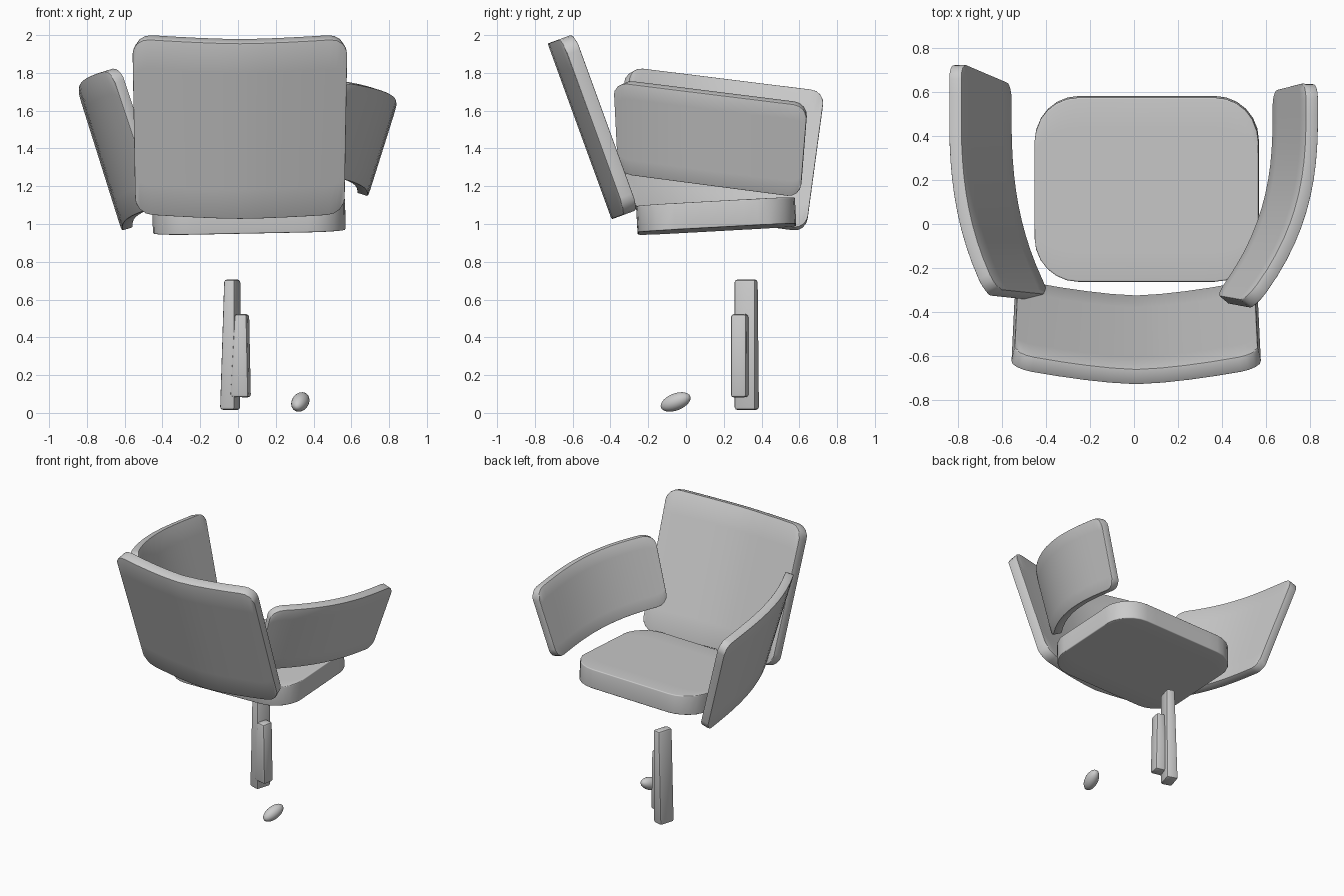
import bpy, bmesh, math
from mathutils import Vector, Matrix, Euler

if "Cube" in bpy.data.objects:
    bpy.data.objects.remove(bpy.data.objects["Cube"])


def finish(ob, mods):
    """Apply modifiers, then smooth shade with sharp edges kept."""
    bpy.ops.object.select_all(action='DESELECT')
    ob.select_set(True)
    bpy.context.view_layer.objects.active = ob
    for m in mods:
        bpy.ops.object.modifier_apply(modifier=m.name)
    bpy.ops.object.shade_smooth_by_angle(angle=math.radians(30))


def add_object(name, bm):
    bmesh.ops.recalc_face_normals(bm, faces=bm.faces)
    me = bpy.data.meshes.new(name)
    bm.to_mesh(me)
    bm.free()
    ob = bpy.data.objects.new(name, me)
    bpy.context.collection.objects.link(ob)
    return ob


def add_bevel(ob, width, segments):
    b = ob.modifiers.new("bevel", 'BEVEL')
    b.width, b.segments = width, segments
    b.limit_method = 'ANGLE'
    b.angle_limit = math.radians(40)
    return b


def panel(name, w, h, r, thick, place, bevel, segs=2, arc=4, cols=8, rows=6):
    """Rounded rectangle sheet mapped to space by place(u, v), then thickened."""
    profile = []
    for i in range(arc + 1):
        a = math.pi / 2 * i / arc
        profile.append((-w / 2 + r * (1 - math.cos(a)), h / 2 - r + r * math.sin(a)))
    mid = [(-w / 2 + r + (w - 2 * r) * i / cols, h / 2) for i in range(1, cols)]
    columns = profile + mid + [(-u, t) for u, t in reversed(profile)]
    bm = bmesh.new()
    grid = [[bm.verts.new(place(u, t * (2 * j / rows - 1))) for j in range(rows + 1)]
            for u, t in columns]
    for a, b in zip(grid, grid[1:]):
        for j in range(rows):
            bm.faces.new((a[j], b[j], b[j + 1], a[j + 1]))
    ob = add_object(name, bm)
    s = ob.modifiers.new("thickness", 'SOLIDIFY')
    s.thickness, s.offset = thick, 0
    s.use_even_offset = True
    finish(ob, [s, add_bevel(ob, bevel, segs)])
    return ob


# Seat cushion, slightly tilted
panel("seat", 1.02, 0.84, 0.2, 0.14,
      lambda u, v: (0.058 + u, 0.16 + v, 1.042 + 0.02 * u + 0.055 * v), 0.05, 4, arc=6)


# Backrest, bowed and leaning back
def back_place(u, v):
    lean = math.radians(20)
    n = -0.018 - 0.079 * (abs(u) / 0.56) ** 1.5
    t = 1.593 + v
    return (0.01 + u * (1 + 0.03 * v),
            -t * math.sin(lean) - n * math.cos(lean),
            t * math.cos(lean) - n * math.sin(lean))


panel("backrest", 1.11, 0.99, 0.09, 0.075, back_place, 0.022)


# Armrests, leaning outward and curling in toward the backrest
def armrest(name, side, x0, yc, zc, length, height, curl, reach, shear, fan):
    def place(u, v):
        y = yc + u + v * (shear + fan * u / (length / 2))
        d = curl * (max(0, 0.5 - y) / reach) ** 2.5
        return (side * (x0 + 0.315 * v - d), y, zc - 0.128 * u + v)
    panel(name, length, height, 0.07, 0.06, place, 0.02, cols=12)


armrest("left_armrest", -1, 0.70, 0.18, 1.395, 1.01, 0.73, 0.16, 0.80, 0.085, 0.05)
armrest("right_armrest", 1, 0.735, 0.135, 1.453, 0.98, 0.485, 0.28, 0.86, 0.015, 0.065)


# Short posts below the seat, tapered toward the top
def post(name, size, loc, turn, lean, taper):
    bm = bmesh.new()
    bmesh.ops.create_cube(bm, size=1)
    for v in bm.verts:
        k = 1 - taper * v.co.z
        v.co = Vector((v.co.x * size[0] * k, v.co.y * size[1], v.co.z * size[2]))
    rot = Euler((0, math.radians(lean), math.radians(turn))).to_matrix().to_4x4()
    bm.transform(Matrix.Translation(loc) @ rot)
    ob = add_object(name, bm)
    finish(ob, [add_bevel(ob, 0.015, 2)])


post("tall_post", (0.073, 0.118, 0.69), (-0.036, 0.32, 0.361), -17, 1, 0.3)
post("short_post", (0.084, 0.085, 0.44), (0.017, 0.285, 0.303), -11, 1, 0.4)

# Small egg-shaped foot
bm = bmesh.new()
bmesh.ops.create_uvsphere(bm, u_segments=24, v_segments=14, radius=1)
aim = Vector((0.25, 0.9, 0.35)).to_track_quat('Z', 'Y').to_matrix().to_4x4()
bm.transform(Matrix.Translation((0.33, -0.055, 0.058)) @ aim
             @ Matrix.Diagonal((0.045, 0.045, 0.085, 1)))
finish(add_object("foot_knob", bm), [])
